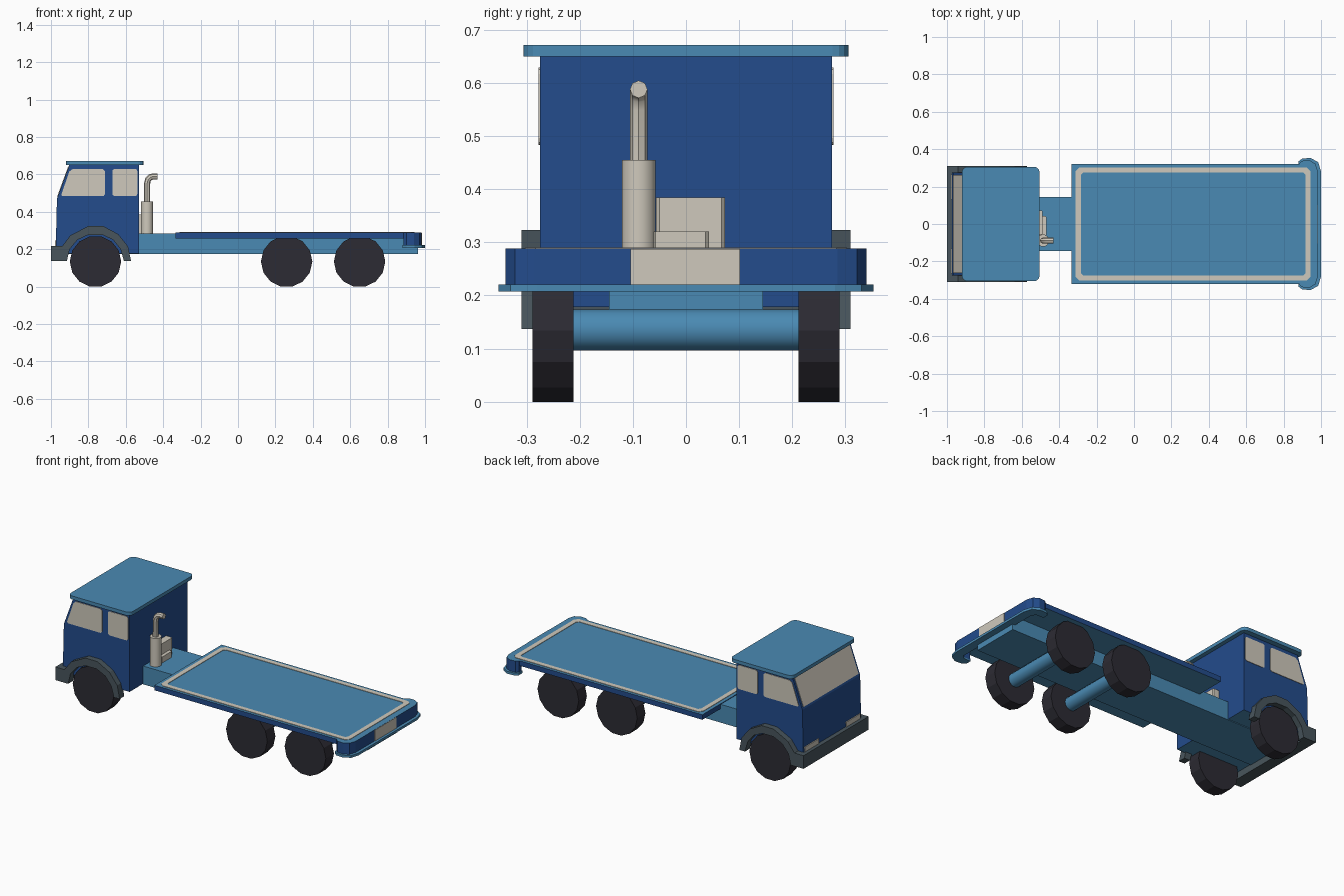
import bpy, bmesh, math
from mathutils import Vector

if "Cube" in bpy.data.objects:
    bpy.data.objects.remove(bpy.data.objects["Cube"])


def material(name, hex_code):
    m = bpy.data.materials.new(name)
    rgb = [int(hex_code[i:i + 2], 16) / 255 for i in (0, 2, 4)]
    m.diffuse_color = [c / 12.92 if c < 0.04045 else ((c + 0.055) / 1.055) ** 2.4 for c in rgb] + [1]
    m.use_nodes = True
    m.node_tree.nodes["Principled BSDF"].inputs["Base Color"].default_value = m.diffuse_color
    return m


LIGHT = material("light_blue", "4A8AB3")
NAVY = material("dark_blue", "234C8C")
CREAM = material("cream", "CFC9BC")
GREY = material("slate_grey", "48555C")
TYRE = material("tyre_black", "2C2B33")


def finish(name, bm, mats, rule=None):
    bmesh.ops.recalc_face_normals(bm, faces=bm.faces)
    bm.normal_update()
    if rule:
        for f in bm.faces:
            f.material_index = rule(f)
    me = bpy.data.meshes.new(name)
    bm.to_mesh(me)
    bm.free()
    for m in mats:
        me.materials.append(m)
    ob = bpy.data.objects.new(name, me)
    bpy.context.collection.objects.link(ob)
    return ob


def prism(name, pts, axis, lo, hi, mats, rule=None):
    """Extrude a 2D outline along an axis: y uses (x, z), x uses (y, z), z uses (x, y)."""
    place = {"x": lambda a, b, t: (t, a, b), "y": lambda a, b, t: (a, t, b), "z": lambda a, b, t: (a, b, t)}[axis]
    bm = bmesh.new()
    low = [bm.verts.new(place(a, b, lo)) for a, b in pts]
    top = [bm.verts.new(place(a, b, hi)) for a, b in pts]
    bm.faces.new(low)
    bm.faces.new(top)
    for i in range(len(pts)):
        j = (i + 1) % len(pts)
        bm.faces.new((low[i], low[j], top[j], top[i]))
    return finish(name, bm, mats, rule)


def rect(x0, x1, y0, y1, c=0.0, seg=1):
    """Rectangle outline with corners cut or rounded by c."""
    if c == 0:
        return [(x0, y0), (x1, y0), (x1, y1), (x0, y1)]
    pts = []
    for cx, cy, a in ((x1 - c, y1 - c, 0), (x0 + c, y1 - c, 90), (x0 + c, y0 + c, 180), (x1 - c, y0 + c, 270)):
        for k in range(seg + 1):
            t = math.radians(a + 90 * k / seg)
            pts.append((cx + c * math.cos(t), cy + c * math.sin(t)))
    return pts


def box(name, x, y, z, mat, bevel=0):
    return prism(name, rect(*x, *y, bevel), "z", *z, [mat])


def cylinder(name, r, sides, axis, centre, length, mat):
    a, b = {"y": (centre[0], centre[2]), "z": (centre[0], centre[1])}[axis]
    mid = centre[1] if axis == "y" else centre[2]
    pts = []
    for i in range(sides):
        t = 2 * math.pi * (i + (0 if sides == 14 else 0.5)) / sides
        pts.append((a + r * math.cos(t), b + r * math.sin(t)))
    return prism(name, pts, axis, mid - length / 2, mid + length / 2, [mat])


def smooth(ob):
    bpy.ops.object.select_all(action="DESELECT")
    ob.select_set(True)
    bpy.context.view_layer.objects.active = ob
    bpy.ops.object.shade_smooth_by_angle(angle=math.radians(40))


# Cab shell, underside in the chassis colour
prism("cab", [(-0.53, 0.178), (-0.975, 0.178), (-0.968, 0.47), (-0.9, 0.655), (-0.53, 0.655)],
      "y", -0.275, 0.275, [NAVY, LIGHT], lambda f: int(f.normal.z < -0.5))
prism("cab_roof", rect(-0.92, -0.505, -0.306, 0.306, 0.03, 4), "z", 0.65, 0.671, [LIGHT])

# Windscreen: thin plate lying on the sloped front
slope = Vector((-0.9 + 0.968, 0, 0.655 - 0.47))
normal = Vector((-slope.z, 0, slope.x)).normalized()
bm = bmesh.new()
layers = []
for off in (-0.002, 0.003):
    layers.append([bm.verts.new(Vector((-0.968, y, 0.47)) + slope * t + normal * off)
                   for t, y in rect(0.06, 0.93, -0.262, 0.262)])
bm.faces.new(layers[0])
bm.faces.new(layers[1])
for i in range(4):
    j = (i + 1) % 4
    bm.faces.new((layers[0][i], layers[0][j], layers[1][j], layers[1][i]))
finish("windscreen", bm, [CREAM])

# Outline of one wheel arch in side view
arch = [(-0.995, 0.137), (-0.995, 0.216), (-0.94, 0.216), (-0.895, 0.275), (-0.80, 0.323), (-0.72, 0.323),
        (-0.64, 0.28), (-0.588, 0.215), (-0.572, 0.137), (-0.61, 0.137), (-0.628, 0.2), (-0.668, 0.25),
        (-0.725, 0.277), (-0.80, 0.277), (-0.858, 0.25), (-0.90, 0.2), (-0.915, 0.137)]
front_window = [(-0.945, 0.49), (-0.938, 0.483), (-0.72, 0.483), (-0.712, 0.492),
                (-0.712, 0.618), (-0.722, 0.628), (-0.885, 0.628), (-0.902, 0.615)]

for s, side in ((-1, "right"), (1, "left")):
    # Door windows, arches and headlights
    prism("front_window_" + side, front_window, "y", s * 0.272, s * 0.278, [CREAM])
    prism("rear_window_" + side, rect(-0.672, -0.538, 0.484, 0.629, 0.012, 2), "y", s * 0.272, s * 0.278, [CREAM])
    prism("wheel_arch_" + side, arch, "y", s * 0.265, s * 0.31, [GREY])
    prism("headlight_" + side, rect(s * 0.13, s * 0.265, 0.21, 0.245), "x", -0.979, -0.97, [CREAM])
    # Wheels
    for x, pos in ((-0.762, "front"), (0.26, "middle"), (0.65, "rear")):
        cylinder(f"{pos}_wheel_{side}", 0.1375, 14, "y", (x, s * 0.25, 0.134), 0.077, TYRE)

box("front_bumper", (-1.0, -0.93), (-0.31, 0.31), (0.137, 0.216), GREY)

# Chassis and rear axles
box("chassis", (-0.93, 0.962), (-0.145, 0.145), (0.174, 0.284), LIGHT)
for x, pos in ((0.26, "middle"), (0.65, "rear")):
    smooth(cylinder(pos + "_axle", 0.04, 14, "y", (x, 0, 0.135), 0.43, LIGHT))

# Flat bed: light top and bottom, dark edge
flat_light = lambda f: int(abs(f.normal.z) > 0.5)
prism("bed", [(-0.333, -0.32), (0.93, -0.32), (0.965, -0.29), (0.965, 0.29), (0.93, 0.32), (-0.333, 0.32)],
      "z", 0.258, 0.288, [NAVY, LIGHT], flat_light)


# Painted border on the bed: thin frame
bm = bmesh.new()
rings = []
for outline in (rect(-0.312, 0.944, -0.303, 0.303, 0.02), rect(-0.284, 0.916, -0.275, 0.275, 0.012)):
    for z in (0.287, 0.2905):
        rings.append([bm.verts.new((x, y, z)) for x, y in outline])
for a, b in ((0, 1), (1, 3), (3, 2), (2, 0)):
    for i in range(8):
        j = (i + 1) % 8
        bm.faces.new((rings[a][i], rings[a][j], rings[b][j], rings[b][i]))
finish("bed_border", bm, [CREAM])


def tail_strip(half, inner):
    """Closed U-shaped outline wrapping the tail."""
    return half + [(x, -y) for x, y in reversed(half)] + [(x, -y) for x, y in inner] + \
        [(x, y) for x, y in reversed(inner)]


# Tail panel, lower bumper lip and number plate
prism("tail_panel", tail_strip([(0.885, 0.325), (0.90, 0.338), (0.94, 0.34), (0.97, 0.322), (0.982, 0.285)],
                               [(0.885, 0.30), (0.93, 0.30), (0.95, 0.28)]),
      "z", 0.215, 0.288, [NAVY, LIGHT], flat_light)
prism("tail_lip", tail_strip([(0.88, 0.335), (0.90, 0.35), (0.945, 0.353), (0.985, 0.33), (1.0, 0.28)],
                             [(0.88, 0.30), (0.925, 0.30), (0.945, 0.28)]),
      "z", 0.207, 0.221, [LIGHT])
prism("tail_plate", rect(-0.104, 0.102, 0.221, 0.287), "x", 0.978, 0.985, [CREAM])

# Exhaust stack and engine boxes behind the cab
smooth(cylinder("muffler", 0.033, 12, "z", (-0.486, -0.089, 0.3675), 0.175, CREAM))
curve = bpy.data.curves.new("exhaust_pipe", "CURVE")
curve.dimensions = "3D"
curve.bevel_depth = 0.0165
curve.bevel_resolution = 2
curve.use_fill_caps = True
path = [(-0.486, 0.45), (-0.486, 0.55), (-0.481, 0.572), (-0.468, 0.585), (-0.455, 0.588), (-0.43, 0.588)]
spline = curve.splines.new("POLY")
spline.points.add(len(path) - 1)
for p, (x, z) in zip(spline.points, path):
    p.co = (x, -0.089, z, 1)
curve.materials.append(CREAM)
pipe = bpy.data.objects.new("exhaust_pipe", curve)
bpy.context.collection.objects.link(pipe)
bpy.ops.object.select_all(action="DESELECT")
pipe.select_set(True)
bpy.context.view_layer.objects.active = pipe
bpy.ops.object.convert(target="MESH")
smooth(bpy.context.view_layer.objects.active)
box("engine_box", (-0.535, -0.488), (-0.056, 0.073), (0.28, 0.384), CREAM, 0.006)
box("engine_step", (-0.535, -0.468), (-0.063, 0.043), (0.28, 0.32), CREAM, 0.006)
